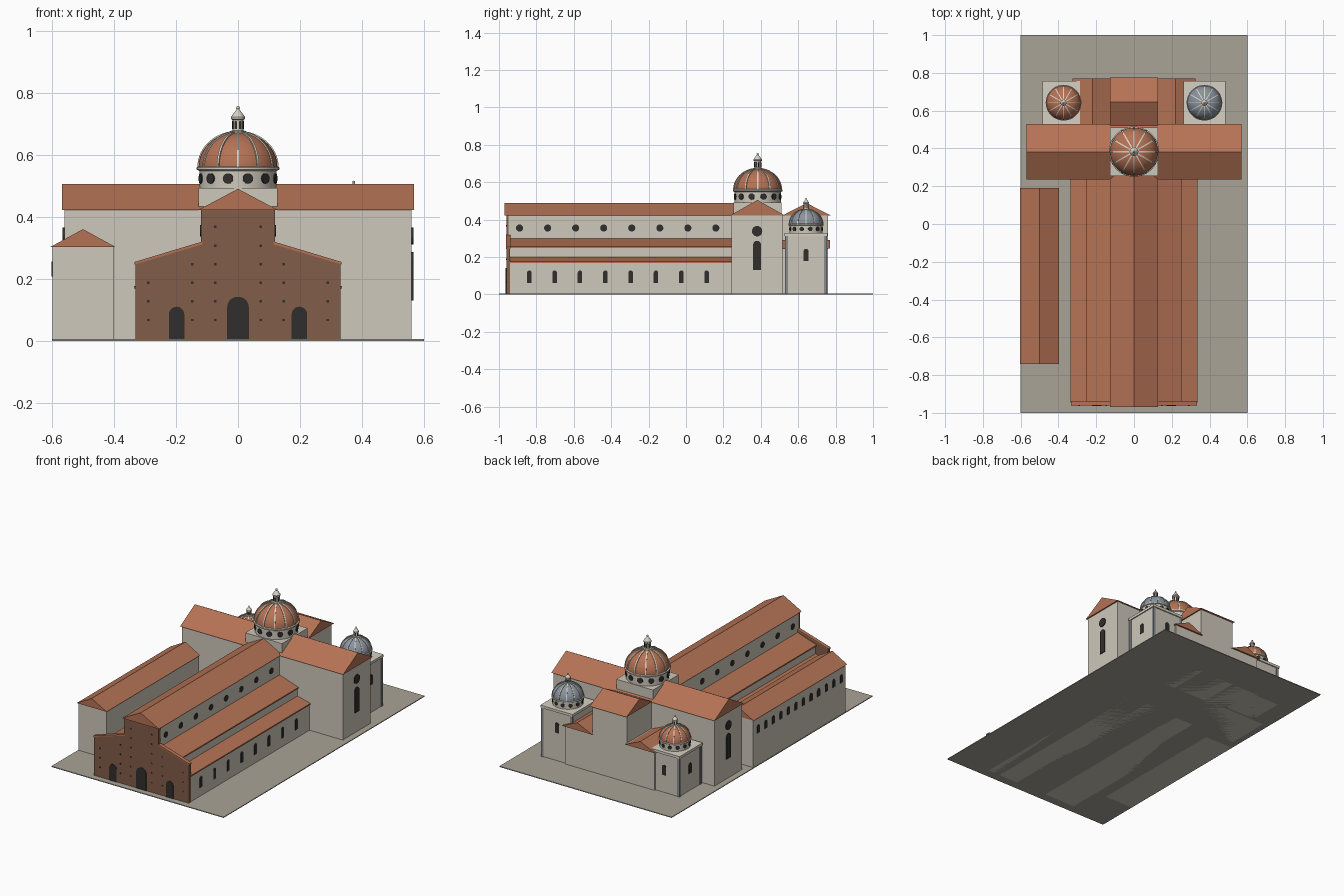
import bpy, bmesh, math
from mathutils import Matrix, Vector

if "Cube" in bpy.data.objects:
    bpy.data.objects.remove(bpy.data.objects["Cube"])


def mat(name, r, g, b):
    m = bpy.data.materials.new(name)
    m.diffuse_color = (r, g, b, 1)
    m.use_nodes = True
    m.node_tree.nodes["Principled BSDF"].inputs["Base Color"].default_value = m.diffuse_color
    return m


WALL = mat("plaster", 0.62, 0.58, 0.50)
ROOF = mat("terracotta", 0.46, 0.17, 0.09)
DARK = mat("dark_opening", 0.03, 0.028, 0.025)
BROWN = mat("rough_stone", 0.22, 0.11, 0.065)
PAVE = mat("paving", 0.40, 0.37, 0.31)
RIB = mat("pale_stone", 0.68, 0.64, 0.55)
GREY = mat("grey_stone", 0.25, 0.26, 0.27)
LEAD = mat("lead_grey", 0.25, 0.29, 0.34)


def finish(name, bm, m, matrix=None, smooth=False):
    bmesh.ops.recalc_face_normals(bm, faces=bm.faces)
    me = bpy.data.meshes.new(name)
    bm.to_mesh(me)
    bm.free()
    me.materials.append(m)
    ob = bpy.data.objects.new(name, me)
    bpy.context.collection.objects.link(ob)
    if matrix is not None:
        ob.matrix_world = matrix
    if smooth:
        bpy.ops.object.select_all(action='DESELECT')
        ob.select_set(True)
        bpy.context.view_layer.objects.active = ob
        bpy.ops.object.shade_smooth_by_angle(angle=math.radians(35))
    return ob


def prism(name, pts, axis, a, b, m, matrix=None):
    """Extrude a (horizontal, z) profile along x or y from a to b."""
    bm = bmesh.new()
    rings = []
    for d in (a, b):
        rings.append([bm.verts.new((d, h, z) if axis == 'x' else (h, d, z)) for h, z in pts])
    n = len(pts)
    for ring in rings:
        bm.faces.new(ring)
    for i in range(n):
        j = (i + 1) % n
        bm.faces.new((rings[0][i], rings[0][j], rings[1][j], rings[1][i]))
    return finish(name, bm, m, matrix)


def box(name, x0, x1, y0, y1, z0, z1, m):
    return prism(name, [(x0, z0), (x1, z0), (x1, z1), (x0, z1)], 'y', y0, y1, m)


def gable(name, c, half, z0, z1, axis, a, b, m=ROOF):
    return prism(name, [(c - half, z0), (c + half, z0), (c, z1)], axis, a, b, m)


def arch(c, w, z0, z1):
    """Round-headed opening outline, w is the half width."""
    t = [math.pi * i / 10 for i in range(11)]
    return [(c - w, z0), (c + w, z0)] + [(c + w * math.cos(k), z1 - w + w * math.sin(k)) for k in t]


def disc(c, z, r):
    t = [2 * math.pi * i / 20 for i in range(20)]
    return [(c + r * math.cos(k), z + r * math.sin(k)) for k in t]


def lathe(name, prof, m, matrix, n=48):
    bm = bmesh.new()
    rings = [[bm.verts.new((r * math.cos(2 * math.pi * i / n), r * math.sin(2 * math.pi * i / n), z))
              for i in range(n)] for r, z in prof]
    for p, q in zip(rings, rings[1:]):
        for i in range(n):
            bm.faces.new((p[i], p[(i + 1) % n], q[(i + 1) % n], q[i]))
    bm.faces.new(rings[0])
    bm.faces.new(rings[-1])
    return finish(name, bm, m, matrix, True)


def dome(name, x, y, z, s, m):
    """Drum, ribbed dome and lantern; unit sizes are those of the main dome."""
    M = Matrix.Translation((x, y, z)) @ Matrix.Scale(s, 4)
    lathe(name + "_drum", [(.124, 0), (.124, .06)], WALL, M)
    lathe(name + "_drum_cornice", [(.126, .056), (.133, .060), (.133, .067), (.126, .071)], RIB, M)
    arc = [math.radians(81) * i / 14 for i in range(15)]
    lathe(name + "_shell", [(.127 * math.cos(t), .068 + .113 * math.sin(t)) for t in arc], m, M)
    rib = [(.131 * math.cos(t), .068 + .117 * math.sin(t)) for t in arc]
    rib += [(.120 * math.cos(t), .068 + .106 * math.sin(t)) for t in reversed(arc)]
    for i in range(12):
        R = M @ Matrix.Rotation(math.radians(30 * i), 4, 'Z')
        prism(name + "_rib", rib, 'y', -.0035, .0035, RIB, R)
        R = M @ Matrix.Rotation(math.radians(30 * i + 15), 4, 'Z')
        prism(name + "_drum_oculus", disc(0, .031, .017), 'x', .11, .127, DARK, R)
    lathe(name + "_lantern", [(.025, .174), (.025, .184), (.018, .186), (.018, .220), (.023, .223),
                              (.023, .229), (.013, .243), (.004, .255)], RIB, M, 24)
    for i in range(8):
        R = M @ Matrix.Rotation(math.radians(45 * i + 22.5), 4, 'Z')
        prism(name + "_lantern_slot", arch(0, .004, .190, .217), 'x', .01, .0193, DARK, R)
    bm = bmesh.new()
    bmesh.ops.create_uvsphere(bm, u_segments=12, v_segments=8, radius=.006)
    finish(name + "_finial", bm, RIB, M @ Matrix.Translation((0, 0, .259)), True)


# ground slab
box("ground_slab", -.6, .6, -1, 1, 0, .005, PAVE)

# nave
box("nave", -.12, .12, -.95, .26, 0, .425, WALL)
gable("nave_roof", 0, .128, .422, .49, 'y', -.97, .27)

for s in (-1, 1):
    # aisles and outer chapels
    prism("aisle", [(s * .11, 0), (s * .245, 0), (s * .245, .25), (s * .11, .298)], 'y', -.945, .245, WALL)
    prism("aisle_roof", [(s * .11, .292), (s * .252, .247), (s * .252, .255), (s * .11, .302)],
          'y', -.945, .242, ROOF)
    prism("chapel", [(s * .24, 0), (s * .328, 0), (s * .328, .172), (s * .24, .195)], 'y', -.945, .245, WALL)
    prism("chapel_roof", [(s * .24, .190), (s * .335, .168), (s * .335, .176), (s * .24, .200)],
          'y', -.945, .242, ROOF)
    for i in range(8):
        prism("nave_oculus", disc(-.89 + .15 * i, .355, .019), 'x', s * .11, s * .123, DARK)
        prism("chapel_window", arch(-.838 + .1355 * i, .012, .06, .128), 'x', s * .32, s * .331, DARK)

    # coping on the facade shoulders
    prism("facade_coping", [(s * .115, .311), (s * .334, .246), (s * .334, .254), (s * .115, .320)],
          'y', -.962, -.938, ROOF)

    # transept end openings
    prism("transept_window", arch(.38, .021, .13, .287), 'x', s * .55, s * .565, DARK)
    prism("transept_oculus", disc(.38, .338, .028), 'x', s * .55, s * .565, DARK)

    # chapels beside the choir
    box("choir_side_chapel", s * .115, s * .312, .51, .76, 0, .25, WALL)
    gable("choir_side_roof", s * .22, .105, .245, .292, 'y', .51, .77)

    # square sacristies with corner pilasters, each under a small dome
    top, X, Y = (.318 if s > 0 else .252), s * .373, .642
    label = "right_sacristy" if s > 0 else "left_sacristy"
    box(label, X - .105, X + .105, Y - .11, Y + .108, 0, top, WALL)
    box(label + "_cornice", X - .112, X + .112, Y - .115, Y + .115, top - .006, top + .010, RIB)
    for px in (-1, 1):
        for py in (-1, 1):
            cx, cy = X + px * .101, Y + py * .104
            box(label + "_pilaster", cx - .008, cx + .008, cy - .008, cy + .008, 0, top - .006, GREY)
    w0 = top - .138
    prism(label + "_side_window", arch(Y, .014, w0, w0 + .064), 'x', X, X + s * .108, DARK)
    prism(label + "_back_window", arch(X, .014, w0, w0 + .064), 'y', Y, Y + .111, DARK)
    dome(label + "_dome", X, Y, top + .010, .71, LEAD if s > 0 else ROOF)

# unfinished stone facade with putlog holes and three doors
prism("facade", [(-.33, 0), (.33, 0), (.33, .248), (.12, .313), (.12, .424),
                 (-.12, .424), (-.12, .313), (-.33, .248)], 'y', -.961, -.94, BROWN)
for i, (c, w, h) in enumerate([(0, .035, .142), (-.198, .025, .11), (.198, .025, .11)]):
    prism("facade_door", arch(c, w, .005, h), 'y', -.964, -.95, DARK)
for c in (-.29, -.147, -.073, .073, .147, .29):
    for k in range(6):
        h = .067 + .06 * k
        if h < .42 and (abs(c) < .1 or h < .28 - .3 * (abs(c) - .12)):
            box("putlog_hole", c - .004, c + .004, -.963, -.95, h - .004, h + .004, DARK)

# transept
box("transept", -.56, .56, .243, .517, 0, .425, WALL)
gable("transept_roof", .382, .147, .422, .505, 'x', -.568, .568)

# choir
box("choir", -.12, .12, .51, .76, 0, .425, WALL)
gable("choir_roof", .645, .13, .422, .488, 'x', -.128, .128)

# crossing base and main dome
box("crossing_base", -.128, .128, .255, .511, .40, .492, WALL)
dome("main_dome", 0, .383, .492, 1, ROOF)

# cloister wing on the left
box("cloister_wing", -.598, -.402, -.735, .185, 0, .305, WALL)
gable("cloister_roof", -.5, .104, .303, .36, 'y', -.742, .19)
for i in range(12):
    prism("cloister_window", arch(.135 - .075 * i, .013, .207, .256), 'x', -.58, -.601, DARK)
